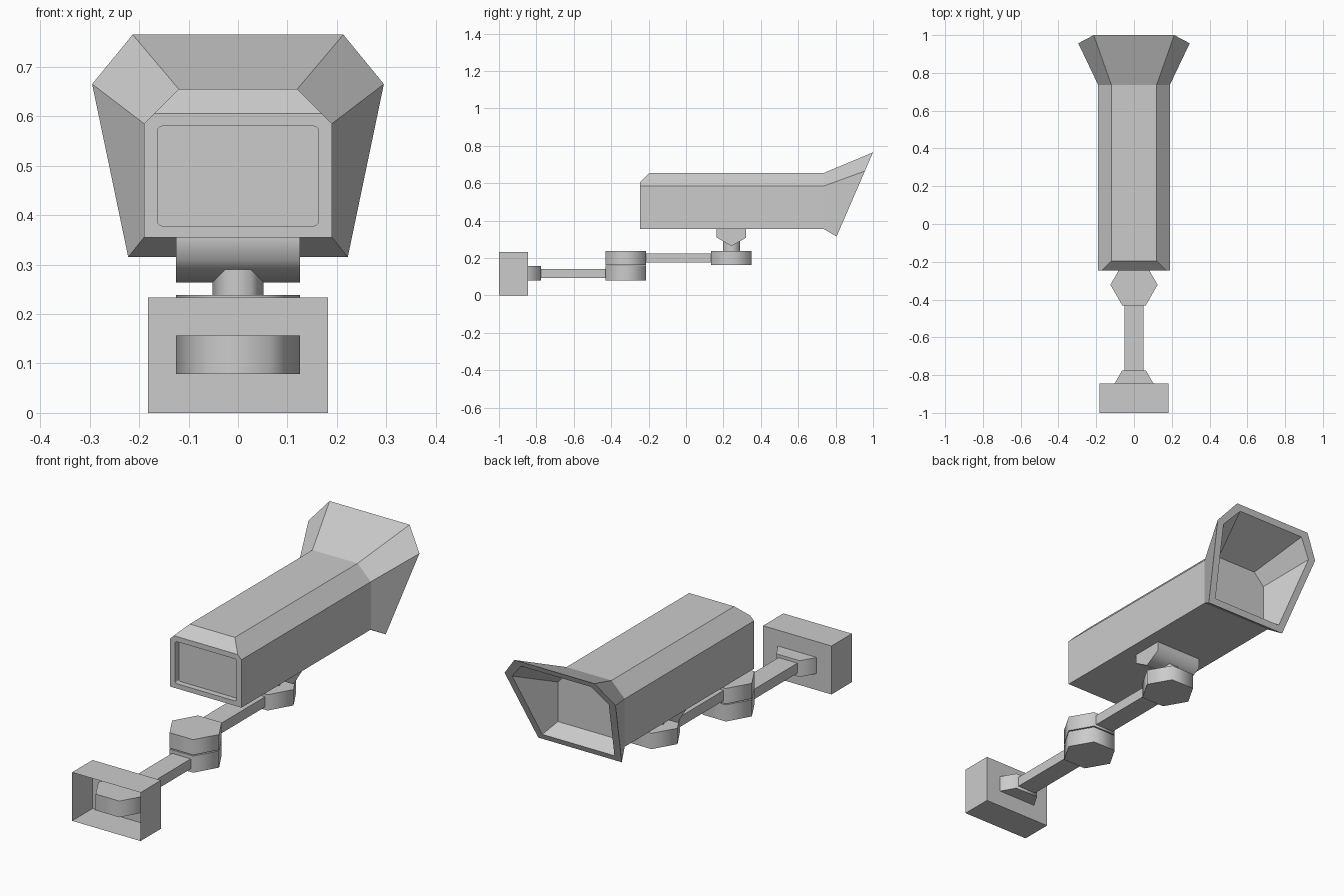
import bpy
import bmesh
import math
from mathutils import Matrix, Vector

cube = bpy.data.objects.get("Cube")
if cube:
    bpy.data.objects.remove(cube, do_unlink=True)

# One grey paint for everything
GREY = (0.6, 0.6, 0.6, 1)
paint = bpy.data.materials.new("light grey")
paint.use_nodes = True
paint.diffuse_color = GREY
paint.node_tree.nodes["Principled BSDF"].inputs["Base Color"].default_value = GREY


def finish(name, bm, recalc=True):
    if recalc:
        bmesh.ops.recalc_face_normals(bm, faces=bm.faces[:])
    mesh = bpy.data.meshes.new(name)
    bm.to_mesh(mesh)
    bm.free()
    mesh.materials.append(paint)
    obj = bpy.data.objects.new(name, mesh)
    bpy.context.collection.objects.link(obj)
    return obj


def box_mesh(lo, hi):
    lo, hi = Vector(lo), Vector(hi)
    bm = bmesh.new()
    place = Matrix.Translation((lo + hi) / 2) @ Matrix.Diagonal((*(hi - lo), 1))
    bmesh.ops.create_cube(bm, size=1, matrix=place)
    return bm


def hexagon(name, centre, radius, length, turn=None):
    """Six-sided drum with smooth walls and flat caps."""
    bm = bmesh.new()
    place = Matrix.Translation(centre) @ (turn or Matrix())
    bmesh.ops.create_cone(bm, cap_ends=True, segments=6, radius1=radius,
                          radius2=radius, depth=length)
    # Put a corner on the local x axis
    if max(abs(v.co.x) for v in bm.verts) < radius * 0.95:
        bm.transform(Matrix.Rotation(math.pi / 6, 4, "Z"))
    bm.transform(place)
    for f in bm.faces:
        f.smooth = len(f.verts) == 4
    return finish(name, bm)


def ring(bm, half):
    """Six-point ring from bottom, shoulder and top points, mirrored in x."""
    pts = list(half) + [(-x, y, z) for x, y, z in reversed(half)]
    return [bm.verts.new(p) for p in pts]


def at_y(y, profile):
    return [(x, y, z) for x, z in profile]


def on_rim(profile):
    return [(x, 0.805 + (z - 0.315) * 0.433, z) for x, z in profile]


# Wall box, open towards the front
bm = box_mesh((-0.182, -1, 0), (0.182, -0.845, 0.233))
back = min(bm.faces, key=lambda f: f.calc_center_median().y)
bmesh.ops.delete(bm, geom=[back], context="FACES_ONLY")
finish("wall_box", bm, recalc=False)

# Hinge drums, arms and neck
hexagon("wall_hinge", (0, -0.883, 0.118), 0.125, 0.078)
hexagon("elbow_lower", (0, -0.322, 0.119), 0.125, 0.08)
hexagon("elbow_upper", (0, -0.322, 0.201), 0.125, 0.074)
hexagon("wrist_hinge", (0, 0.243, 0.2), 0.125, 0.076)
hexagon("neck", (0, 0.243, 0.265), 0.052, 0.06)
hexagon("tilt_barrel", (0, 0.243, 0.355), 0.091, 0.25,
        Matrix.Rotation(math.pi / 2, 4, "Y"))
finish("lower_arm", box_mesh((-0.05, -0.79, 0.094), (0.05, -0.42, 0.142)))
finish("upper_arm", box_mesh((-0.05, -0.23, 0.176), (0.05, 0.15, 0.225)))

# Housing with flared hood: rings joined from the front plate to the inner panel
body = [(0.19, 0.355), (0.19, 0.585), (0.12, 0.655)]
stations = [
    at_y(-0.245, [(0.19, 0.355), (0.19, 0.585), (0.17, 0.605)]),
    at_y(-0.195, body),
    at_y(0.737, body),
    on_rim([(0.222, 0.315), (0.295, 0.665), (0.213, 0.765)]),
    on_rim([(0.192, 0.343), (0.257, 0.658), (0.186, 0.738)]),
    at_y(0.74, [(0.163, 0.383), (0.163, 0.573), (0.108, 0.63)]),
]
bm = bmesh.new()
rings = [ring(bm, s) for s in stations]
for a, b in zip(rings, rings[1:]):
    for i in range(6):
        j = (i + 1) % 6
        bm.faces.new((a[i], a[j], b[j], b[i]))
bm.faces.new(rings[0])
bm.faces.new(rings[-1])
bmesh.ops.dissolve_limit(bm, angle_limit=0.001, verts=bm.verts[:], edges=bm.edges[:])
housing = finish("housing", bm)

# Rounded recess cut into the front plate
bm = box_mesh((-0.163, -0.3, 0.378), (0.163, -0.217, 0.58))
along = [e for e in bm.edges if abs(e.verts[0].co.y - e.verts[1].co.y) > 0.01]
bmesh.ops.bevel(bm, geom=along, offset=0.01, segments=3, profile=0.5, affect="EDGES")
cutter = finish("recess_cutter", bm)
cutter.hide_render = True
cut = housing.modifiers.new("recess", "BOOLEAN")
cut.operation = "DIFFERENCE"
cut.solver = "EXACT"
cut.object = cutter
bpy.context.view_layer.objects.active = housing
bpy.ops.object.modifier_apply(modifier=cut.name)
bpy.data.objects.remove(cutter, do_unlink=True)
